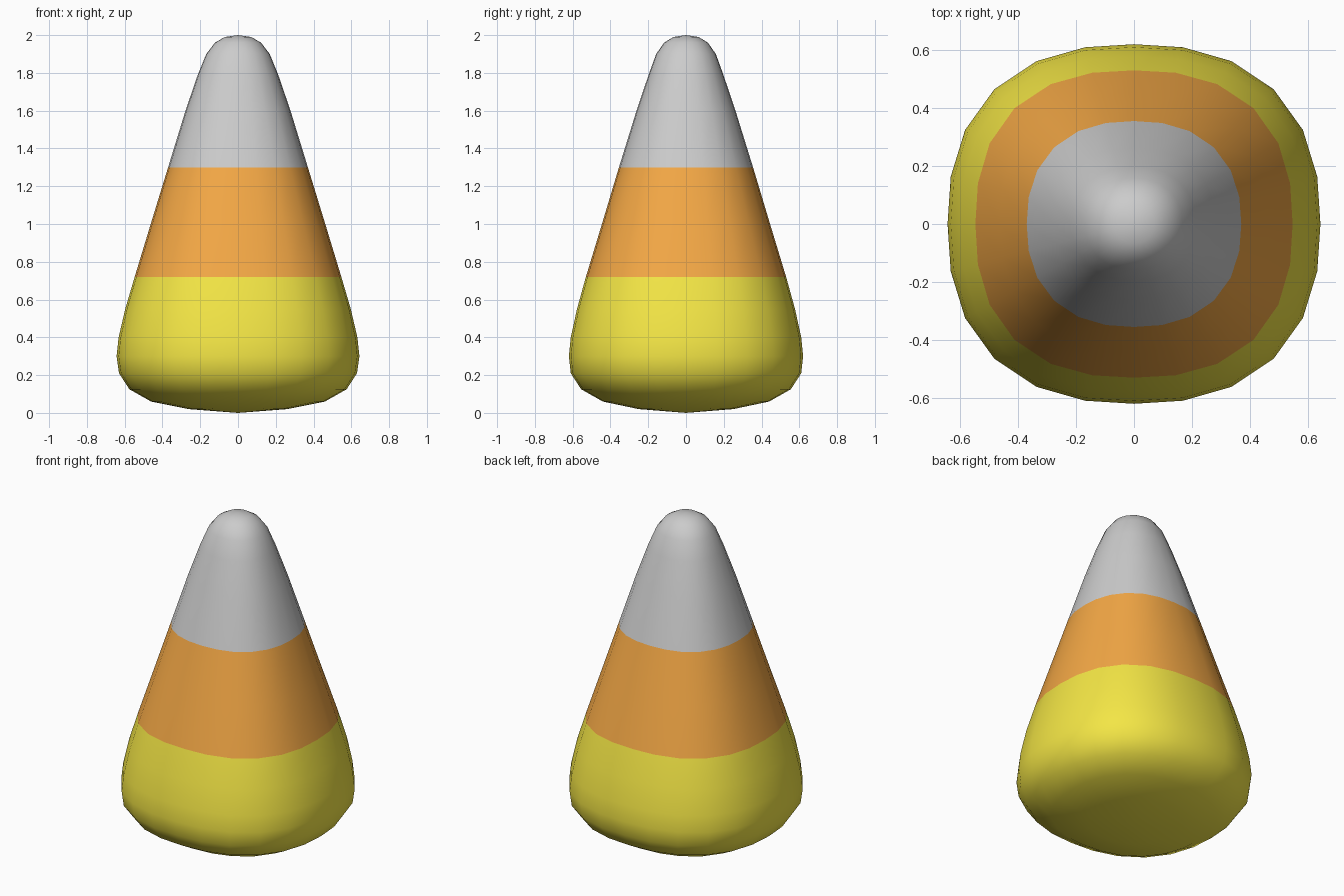
import bpy, bmesh
from math import cos, sin, pi, copysign

if "Cube" in bpy.data.objects:
    bpy.data.objects.remove(bpy.data.objects["Cube"])

SIDES = 24

# profile rings: height, half width, half depth, squareness
RINGS = [
    (0.02, 0.26, 0.25, 2.2), (0.06, 0.46, 0.44, 2.3), (0.125, 0.575, 0.555, 2.35),
    (0.21, 0.63, 0.61, 2.4), (0.30, 0.643, 0.62, 2.4), (0.40, 0.632, 0.61, 2.4),
    (0.55, 0.597, 0.577, 2.45), (0.72, 0.547, 0.53, 2.45), (1.0, 0.462, 0.445, 2.4),
    (1.3, 0.37, 0.355, 2.35), (1.6, 0.278, 0.262, 2.3), (1.79, 0.213, 0.198, 2.25),
    (1.90, 0.168, 0.158, 2.2), (1.96, 0.122, 0.116, 2.1), (1.99, 0.07, 0.067, 2.0),
]


def band_material(name, rgb):
    mat = bpy.data.materials.new(name)
    mat.diffuse_color = (*rgb, 1)
    mat.use_nodes = True
    mat.node_tree.nodes["Principled BSDF"].inputs["Base Color"].default_value = mat.diffuse_color
    return mat


def ring(bm, z, rx, ry, n):
    # rounded-square cross-section
    verts = []
    for i in range(SIDES):
        a = 2 * pi * i / SIDES
        c, s = cos(a), sin(a)
        r = (abs(c) ** n + abs(s) ** n) ** (-1 / n)
        verts.append(bm.verts.new((rx * r * c, ry * r * s, z)))
    return verts


# lofted candy body
bm = bmesh.new()
loops = [ring(bm, *r) for r in RINGS]
for lo, hi in zip(loops, loops[1:]):
    for i in range(SIDES):
        j = (i + 1) % SIDES
        bm.faces.new((lo[i], lo[j], hi[j], hi[i]))

# closed base and rounded tip
base = bm.verts.new((0, 0, 0))
tip = bm.verts.new((0, 0, 2))
for i in range(SIDES):
    j = (i + 1) % SIDES
    bm.faces.new((base, loops[0][j], loops[0][i]))
    bm.faces.new((tip, loops[-1][i], loops[-1][j]))

# colour bands by height
for f in bm.faces:
    z = f.calc_center_median().z
    f.material_index = (z > 0.72) + (z > 1.3)
    f.smooth = True
bmesh.ops.recalc_face_normals(bm, faces=bm.faces[:])

mesh = bpy.data.meshes.new("candy_body")
bm.to_mesh(mesh)
bm.free()
for name, rgb in (("yellow_base", (0.9, 0.79, 0.06)),
                  ("orange_middle", (0.9, 0.39, 0.06)),
                  ("white_tip", (0.8, 0.8, 0.8))):
    mesh.materials.append(band_material(name, rgb))
body = bpy.data.objects.new("candy_body", mesh)
bpy.context.collection.objects.link(body)
